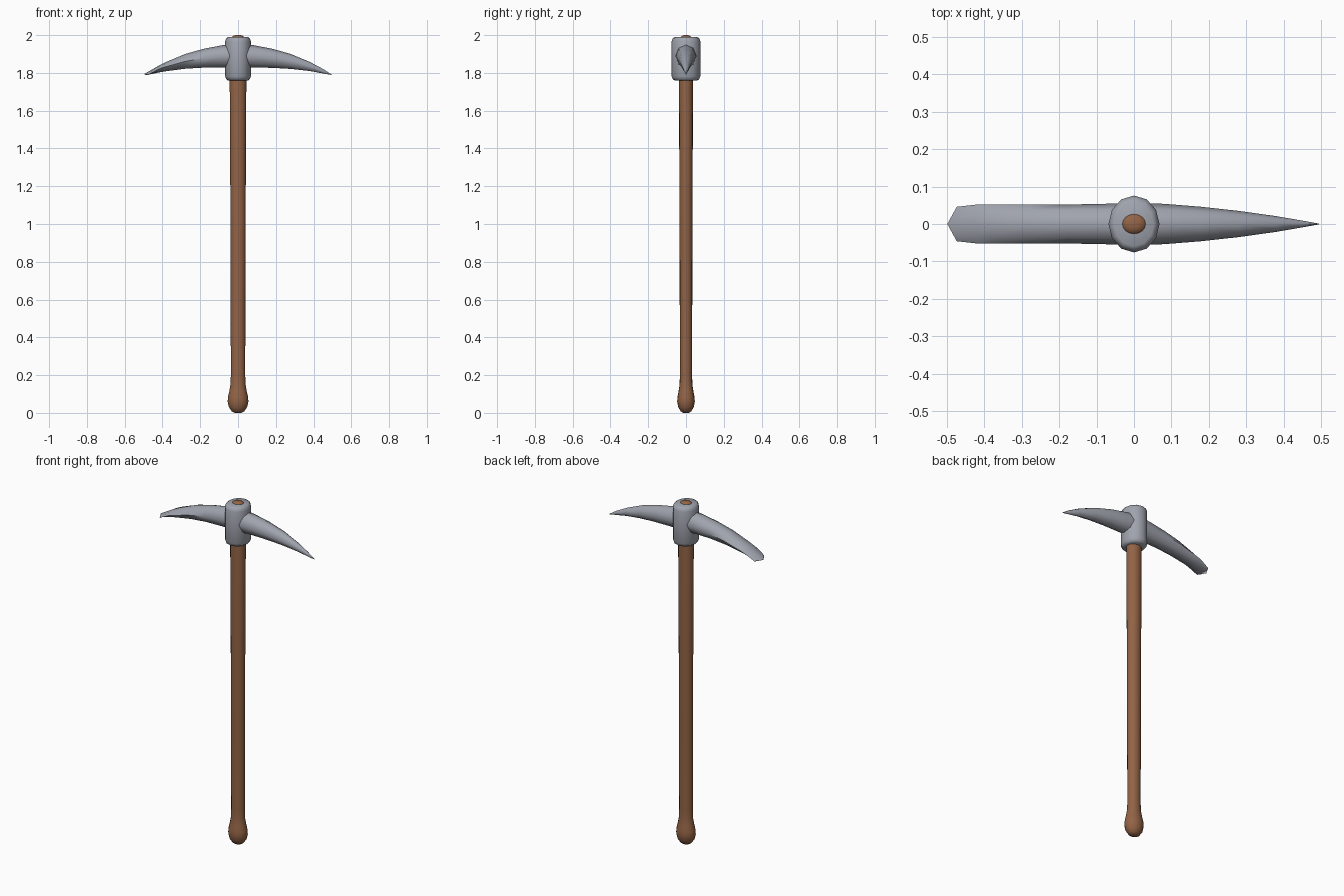
import bpy, bmesh, math

if "Cube" in bpy.data.objects:
    bpy.data.objects.remove(bpy.data.objects["Cube"])


def material(name, color):
    m = bpy.data.materials.new(name)
    m.diffuse_color = (*color, 1)
    m.use_nodes = True
    m.node_tree.nodes["Principled BSDF"].inputs["Base Color"].default_value = m.diffuse_color
    return m


wood = material("wood", (0.29, 0.125, 0.06))
steel = material("steel", (0.35, 0.37, 0.42))


def loft(name, rings, mat, angle):
    """Skin a list of equal-length vertex rings, closing both ends."""
    bm = bmesh.new()
    loops = [[bm.verts.new(p) for p in r] for r in rings]
    n = len(loops[0])
    for a, b in zip(loops, loops[1:]):
        for i in range(n):
            j = (i + 1) % n
            bm.faces.new((a[i], a[j], b[j], b[i]))
    bm.faces.new(loops[0][::-1])
    bm.faces.new(loops[-1])
    bmesh.ops.recalc_face_normals(bm, faces=bm.faces)
    me = bpy.data.meshes.new(name)
    bm.to_mesh(me)
    bm.free()
    ob = bpy.data.objects.new(name, me)
    bpy.context.collection.objects.link(ob)
    me.materials.append(mat)
    bpy.ops.object.select_all(action='DESELECT')
    ob.select_set(True)
    bpy.context.view_layer.objects.active = ob
    bpy.ops.object.shade_smooth_by_angle(angle=math.radians(angle))
    return ob


def oval(z, rx, ry, n):
    return [(rx * math.cos(math.tau * i / n), ry * math.sin(math.tau * i / n), z)
            for i in range(n)]


def section(x, w, top, bottom, pull=0.0):
    """Eight-sided arm section; pull draws the side corners back towards the collar."""
    mid, h = (top + bottom) / 2, (top - bottom) / 2
    ring = []
    for i in range(8):
        c, s = math.cos(math.tau * i / 8), math.sin(math.tau * i / 8)
        ring.append((x + pull * abs(c), w * c, mid + h * s))
    return ring


# Wooden handle with a swollen butt and domed top
handle = [(0, .018), (.008, .033), (.03, .048), (.06, .055), (.085, .053),
          (.115, .046), (.15, .040), (.2, .038), (.6, .039), (1.2, .041),
          (1.76, .044), (1.95, .038), (1.985, .035), (1.995, .027), (2.0, .014)]
loft("handle", [oval(z, r, r * .85, 16) for z, r in handle], wood, 50)

# Oval collar around the handle, with rounded rims
collar = [(1.76, .78), (1.766, .91), (1.782, 1), (1.968, 1), (1.984, .91), (1.99, .78)]
loft("collar", [oval(z, .068 * k, .076 * k, 12) for z, k in collar], steel, 40)

# Pointed arm
spike = [(0, .056, 1.955, 1.828), (.08, .054, 1.947, 1.828), (.18, .046, 1.928, 1.827),
         (.28, .035, 1.900, 1.821), (.38, .021, 1.858, 1.810), (.45, .009, 1.821, 1.797),
         (.495, .001, 1.792, 1.789)]
loft("spike_arm", [section(*s) for s in spike], steel, 50)

# Broad chisel arm with a shallow pointed end
chisel = [(0, .056, 1.955, 1.828), (-.08, .054, 1.947, 1.828), (-.18, .052, 1.928, 1.828),
          (-.28, .052, 1.900, 1.822), (-.38, .052, 1.858, 1.809), (-.42, .052, 1.838, 1.802),
          (-.499, .046, 1.793, 1.788, .025)]
loft("chisel_arm", [section(*s) for s in chisel], steel, 50)
